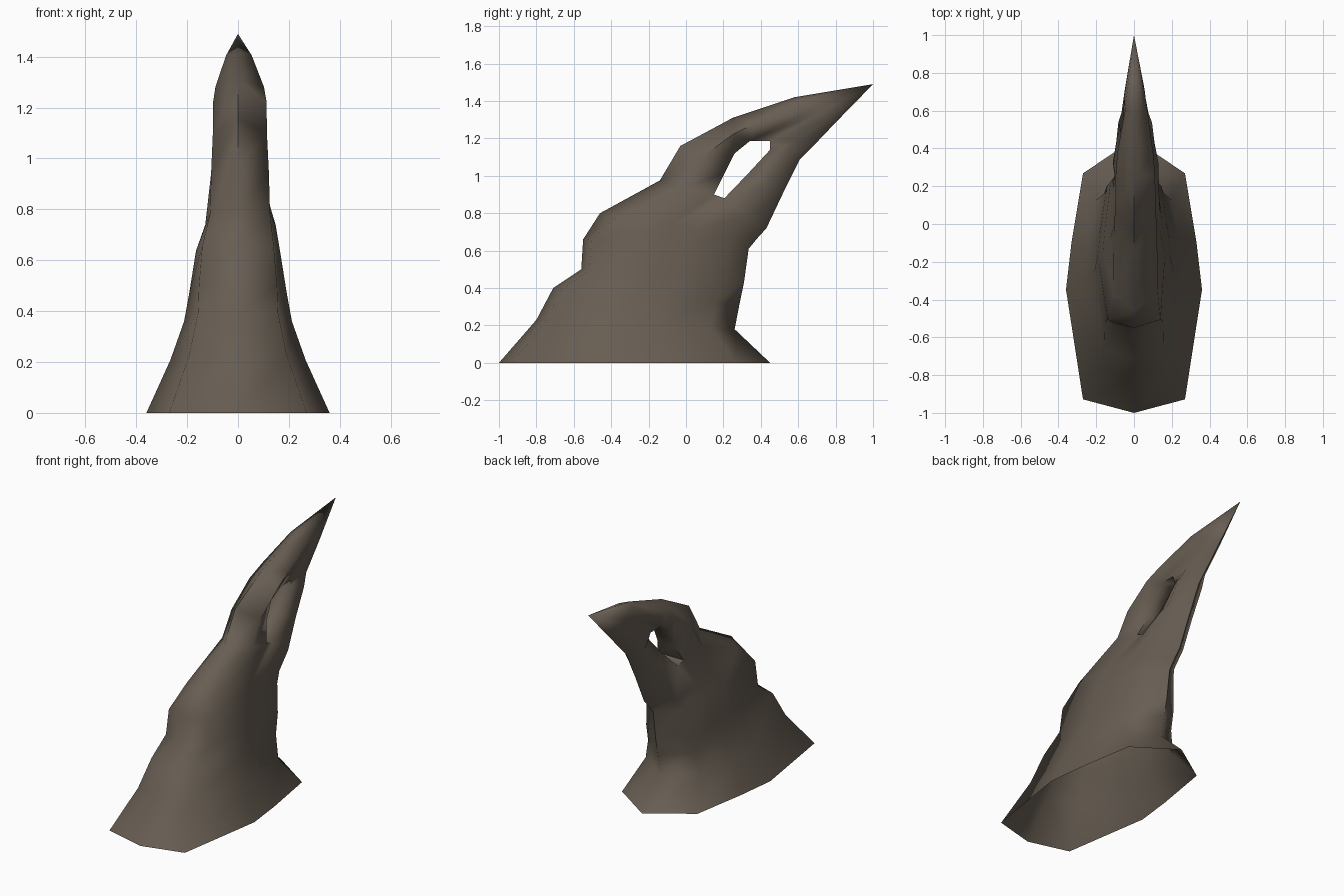
import bpy, bmesh, math
from mathutils import Vector

if "Cube" in bpy.data.objects:
    bpy.data.objects.remove(bpy.data.objects["Cube"])

rock = bpy.data.materials.new("brown_grey_rock")
rock.diffuse_color = (0.135, 0.11, 0.085, 1)
rock.use_nodes = True
rock.node_tree.nodes["Principled BSDF"].inputs["Base Color"].default_value = rock.diffuse_color

# Rings: front (y, z), back (y, z), half width, shoulder ratios (front, back)
RINGS = [
    ((-1.00, 0.00), (0.45, 0.00), 0.36, 0.75, 0.75),
    ((-0.80, 0.23), (0.26, 0.18), 0.266, 0.72, 0.75),
    ((-0.71, 0.40), (0.285, 0.31), 0.212, 0.74, 0.75),
    ((-0.56, 0.50), (0.31, 0.43), 0.192, 0.80, 0.75),
    ((-0.55, 0.66), (0.335, 0.61), 0.165, 0.85, 0.75),
    ((-0.46, 0.80), (0.38, 0.665), 0.148, 0.85, 0.80),
    ((-0.14, 0.975), (0.43, 0.72), 0.135, 0.90, 0.95),
    ((-0.03, 1.16), (0.52, 0.91), 0.120, 0.95, 0.90),
    ((0.25, 1.31), (0.61, 1.09), 0.112, 1.00, 0.85),
    ((0.40, 1.36), (0.70, 1.18), 0.102, 1.00, 0.75),
    ((0.58, 1.42), (0.80, 1.285), 0.06, 0.90, 0.70),
]
# Rim of the window through the spire: ring -> (front edge, back edge)
HOLE = {6: ((0.15, 0.90), (0.205, 0.88)), 7: ((0.205, 1.01), (0.33, 1.01)),
        8: ((0.26, 1.12), (0.45, 1.14)), 9: ((0.34, 1.185), (0.45, 1.185))}
RIM_X = {6: 0.10, 7: 0.06, 8: 0.055, 9: 0.07}

bm = bmesh.new()
rows = []
for i, (f, b, w, ra, rb) in enumerate(RINGS):
    F, B = Vector(f), Vector(b)
    if i in HOLE:
        P, Q = (Vector(v) for v in HOLE[i])
        px = qx = RIM_X[i]
        ta, tb = 0.45, 0.45
    else:
        P, Q = F.lerp(B, 0.45), F.lerp(B, 0.62)
        px, qx = w, w * 0.92
        ta, tb = (0.11, 0.33) if i < 5 else (0.25, 0.4)
    half = [(w * ra, F.lerp(P, ta)), (px, P), (qx, Q), (w * rb, B.lerp(Q, tb))]
    left = 0.87 if i > 4 else 1.0          # left flank is slightly slimmer
    pts = [(0, F)] + half + [(0, B)] + [(-x * left, p) for x, p in reversed(half)]
    rows.append([bm.verts.new((x, p.x, p.y)) for x, p in pts])
tip = bm.verts.new((0, 1.0, 1.49))

# Skin between rings, leaving the window open on both flanks
for i in range(len(rows) - 1):
    lo, hi = rows[i], rows[i + 1]
    for k in range(10):
        if i in (6, 7, 8) and k in (2, 7):
            continue
        n = (k + 1) % 10
        bm.faces.new((lo[k], lo[n], hi[n], hi[k]))
for k in range(10):
    bm.faces.new((rows[-1][k], rows[-1][(k + 1) % 10], tip))

# Inner walls of the window (2/8 front rim, 3/7 back rim)
for i in (6, 7, 8):
    lo, hi = rows[i], rows[i + 1]
    bm.faces.new((lo[2], hi[2], hi[8], lo[8]))
    bm.faces.new((lo[3], lo[7], hi[7], hi[3]))
bm.faces.new((rows[6][2], rows[6][8], rows[6][7], rows[6][3]))
bm.faces.new((rows[9][2], rows[9][3], rows[9][7], rows[9][8]))

bmesh.ops.recalc_face_normals(bm, faces=bm.faces)
me = bpy.data.meshes.new("rock_spire")
bm.to_mesh(me)
bm.free()
me.materials.append(rock)
obj = bpy.data.objects.new("rock_spire", me)
bpy.context.collection.objects.link(obj)
bpy.context.view_layer.objects.active = obj
obj.select_set(True)
bpy.ops.object.shade_smooth_by_angle(angle=math.radians(75))
